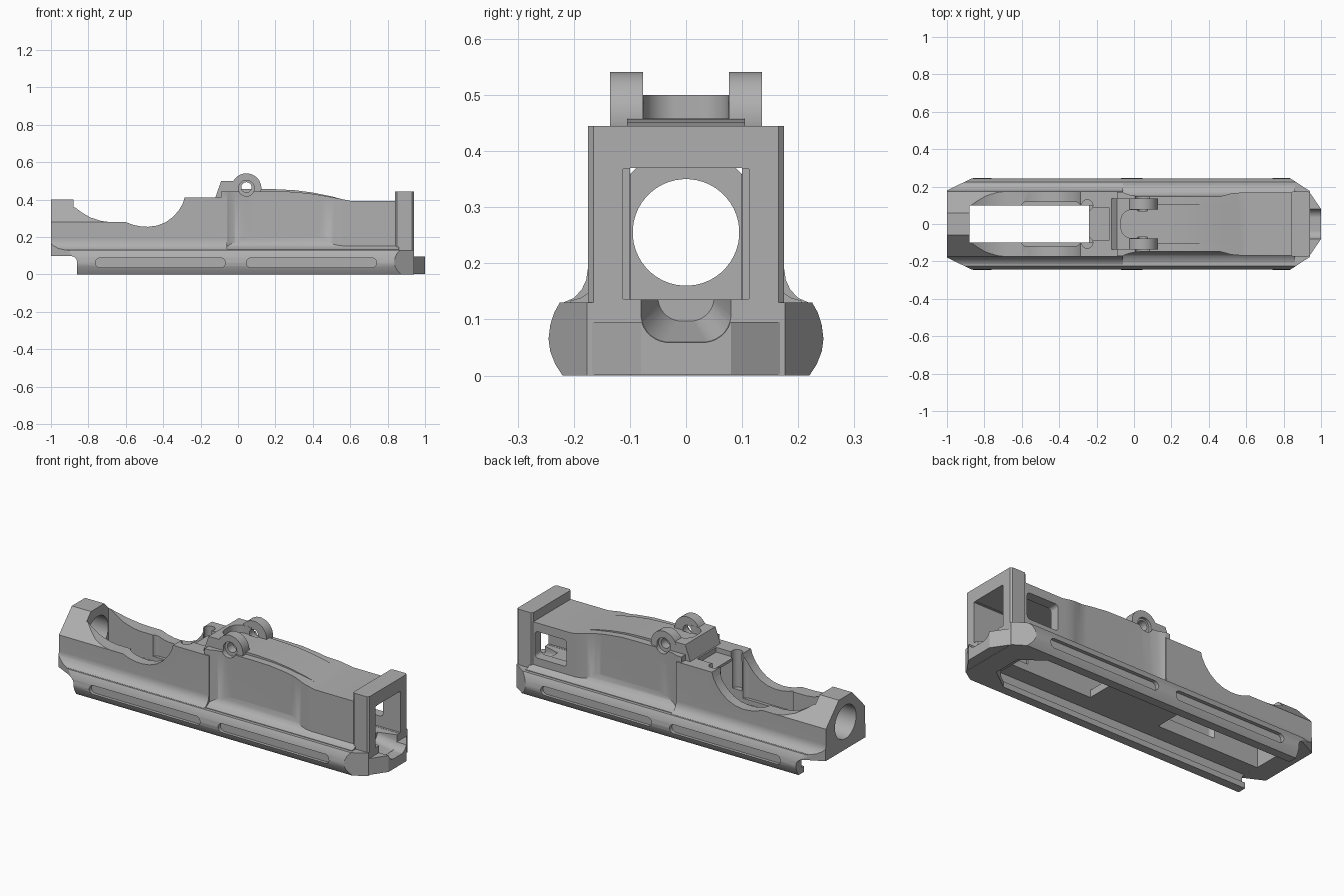
import bpy, bmesh, math

if "Cube" in bpy.data.objects:
    bpy.data.objects.remove(bpy.data.objects["Cube"], do_unlink=True)

grey = bpy.data.materials.new("plain grey")
grey.use_nodes = True
colour = (0.43, 0.43, 0.43, 1)
grey.diffuse_color = colour
grey.node_tree.nodes["Principled BSDF"].inputs["Base Color"].default_value = colour


def loft(name, start, end, axis, lo, hi):
    """Solid between two flat outlines set along one axis."""
    place = {"x": lambda a, b, t: (t, a, b),
             "y": lambda a, b, t: (a, t, b),
             "z": lambda a, b, t: (a, b, t)}[axis]
    bm = bmesh.new()
    ends = [[bm.verts.new(place(a, b, t)) for a, b in pts]
            for pts, t in ((start, lo), (end, hi))]
    bm.faces.new(ends[0])
    bm.faces.new(ends[1][::-1])
    n = len(start)
    for i in range(n):
        j = (i + 1) % n
        bm.faces.new((ends[0][i], ends[1][i], ends[1][j], ends[0][j]))
    bmesh.ops.recalc_face_normals(bm, faces=bm.faces)
    mesh = bpy.data.meshes.new(name)
    bm.to_mesh(mesh)
    bm.free()
    mesh.materials.append(grey)
    obj = bpy.data.objects.new(name, mesh)
    bpy.context.scene.collection.objects.link(obj)
    return obj


def mirrored(half):
    return half + [(-a, b) for a, b in reversed(half)]


def rect(a0, a1, b0, b1):
    return [(a0, b0), (a1, b0), (a1, b1), (a0, b1)]


def rounded(ca, cb, w, h, r, steps=8):
    """Rectangle outline with round corners; a circle when r is half the size."""
    pts = []
    for k, (sa, sb) in enumerate([(1, 1), (-1, 1), (-1, -1), (1, -1)]):
        for i in range(steps):
            t = math.pi / 2 * (k + (i + 0.5) / steps)
            pts.append((ca + sa * (w / 2 - r) + r * math.cos(t),
                        cb + sb * (h / 2 - r) + r * math.sin(t)))
    return pts


def combine(operation, pts, axis, lo, hi, end=None):
    tool = loft("tool", pts, end or pts, axis, lo, hi)
    tool.hide_render = True
    mod = housing.modifiers.new("shape", "BOOLEAN")
    mod.operation, mod.object, mod.solver = operation, tool, "EXACT"
    bpy.context.view_layer.objects.active = housing
    bpy.ops.object.modifier_apply(modifier=mod.name)
    bpy.data.objects.remove(tool, do_unlink=True)


def add(*args):
    combine("UNION", *args)


def cut(*args):
    combine("DIFFERENCE", *args)


# Bulged lower rails along the full length
rail = [(.22, 0), (.233, .02), (.242, .043), (.245, .065),
        (.242, .09), (.235, .112), (.225, .13)]
housing = loft("housing", mirrored(rail), mirrored(rail), "x", -1, .94)

# Forward upper body: waisted in plan, filleted to the rails, arched on top
waist = [(-.09, .17), (-.058, .17), (-.045, .163), (-.02, .155), (.02, .149),
         (.07, .146), (.43, .146), (.46, .148), (.485, .154), (.51, .161),
         (.54, .166), (.58, .168), (.86, .168)]
add(waist + [(x, -y) for x, y in reversed(waist)], "z", .1, .46)
fillet = [(.207, .1), (.207, .133), (.186, .139), (.168, .152), (.154, .172),
          (.147, .195), (.14, .22)]
add(mirrored(fillet), "x", -.09, .86)
arch = [(.2, .444), (.3, .442), (.4, .431), (.5, .414), (.6, .394)]
cut([(-.2, .444)] + arch + [(1.1, .394), (1.1, .6), (-.2, .6)], "y", -.4, .4)

# Rear upper body with fillets down to the rails
rear = [(.217, .1), (.217, .131), (.2, .138), (.186, .153), (.178, .17),
        (.175, .19), (.175, .412)]
add(mirrored(rear), "x", -1, -.06)

# Tapered rail ends in plan
for s in (1, -1):
    cut([(-.86, s * .248), (-1.05, s * .154), (-1.05, s * .4), (-.86, s * .4)],
        "z", -.1, .6)
    cut([(.83, s * .248), (.96, s * .163), (.96, s * .4), (.83, s * .4)],
        "z", -.1, .6)

# Square end block and tongue
add([(.84, -.165), (.85, -.175), (.93, -.175), (.94, -.165),
     (.94, .165), (.93, .175), (.85, .175), (.84, .165)], "z", .01, .445)
add([(.88, -.16), (.935, -.175), (1, -.08), (1, .08), (.935, .175), (.88, .16)],
    "z", .002, .095)

# Raised centre strip that fades into the arch
strip = [(-.05, .458), (.12, .458), (.2, .456), (.3, .451), (.4, .438),
         (.5, .418), (.59, .393)]
add([(-.05, .39)] + strip + [(.59, .385)], "y", -.105, .105)

# Hinge block, the hollow in front of it, and the ears
add([(-.13, .385), (-.12, .415), (-.09, .5), (.03, .5), (.03, .385)],
    "y", -.135, .135)
cut(rounded(.03, 0, .2, .152, .06), "z", .458, .6)
for s in (-1, 1):
    lo, hi = sorted((s * .077, s * .1352))
    add(rounded(.045, .461, .16, .16, .08), "y", lo, hi)
    lo, hi = sorted((s * .12, s * .2))
    cut(rounded(.045, .461, .085, .085, .0425), "y", lo, hi)
    lo, hi = sorted((s * .07, s * .2))
    cut(rounded(.045, .466, .055, .055, .0275), "y", lo, hi)

# Faceted rear collar, then the scooped loading opening
for s in (1, -1):
    cut([(s * .05, .41), (s * .2, .254), (s * .3, .254), (s * .3, .5),
         (s * .05, .5)], "x", -1.1, -.5)
scoop = [(-1.1, .4), (-.88, .4), (-.88, .365), (-.84, .335), (-.79, .305),
         (-.73, .286), (-.68, .28), (-.6, .28), (-.56, .265), (-.52, .257),
         (-.48, .255), (-.43, .262), (-.385, .28), (-.345, .31),
         (-.315, .345), (-.295, .38), (-.283, .42), (-.283, .6), (-1.1, .6)]
cut(scoop, "y", -.4, .4)

# Hollow interior, front window frame, rear bore and flared front notch
cut(rect(-.1, .1, .135, .37), "x", -.86, 1.1)
cut(rect(-.112, .112, .136, .368), "x", .6, 1.1)
cut(rect(-.88, -.24, -.099, .099), "z", -.1, .6)
cut(rounded(-.445, 0, .32, .236, .03), "z", .16, .6)
cut(rounded(0, .255, .19, .19, .095, 12), "x", -1.1, -.8)
cut(rounded(0, .14, .162, .162, .05), "x", .94, 1.1)
cut(rounded(0, .14, .1, .086, .042), "x", .84, .942,
    rounded(0, .14, .162, .162, .05))

# Trough and locating bores behind the hinge
cut(rect(-.26, -.13, -.085, .085), "z", .385, .46)
for s in (-1, 1):
    cut(rounded(-.25, s * .1, .06, .06, .03), "z", .2, .46)

# Underside accessory channel with lips, and the floor opening
cut([(-1.1, -.17), (.7, -.17), (.82, -.08), (.82, .08), (.7, .17), (-1.1, .17)],
    "z", -.1, .06)
cut(rect(-.195, .195, .032, .094), "x", -1.1, .74)
cut(rect(.2, .72, -.098, .098), "z", -.1, .2)

# Underside of the rear collar
cut([(-1.1, -.1), (-.86, -.1), (-.86, .07), (-.866, .085), (-.88, .096),
     (-.9, .1), (-1.1, .1)], "y", -.4, .4)

# Long rail slots on both sides
for s in (-1, 1):
    lo, hi = sorted((s * .222, s * .4))
    for centre in (-.415, .393):
        cut(rounded(centre, .0625, .695, .052, .0255), "y", lo, hi)

# Side port on the back only
cut(rounded(.73, .27, .2, .15, .02), "y", .05, .4)

# Smooth curved surfaces, crisp edges
bpy.ops.object.select_all(action="DESELECT")
housing.select_set(True)
bpy.context.view_layer.objects.active = housing
bpy.ops.object.shade_smooth_by_angle(angle=math.radians(32))
normals = housing.modifiers.new("even shading", "WEIGHTED_NORMAL")
normals.keep_sharp = True
